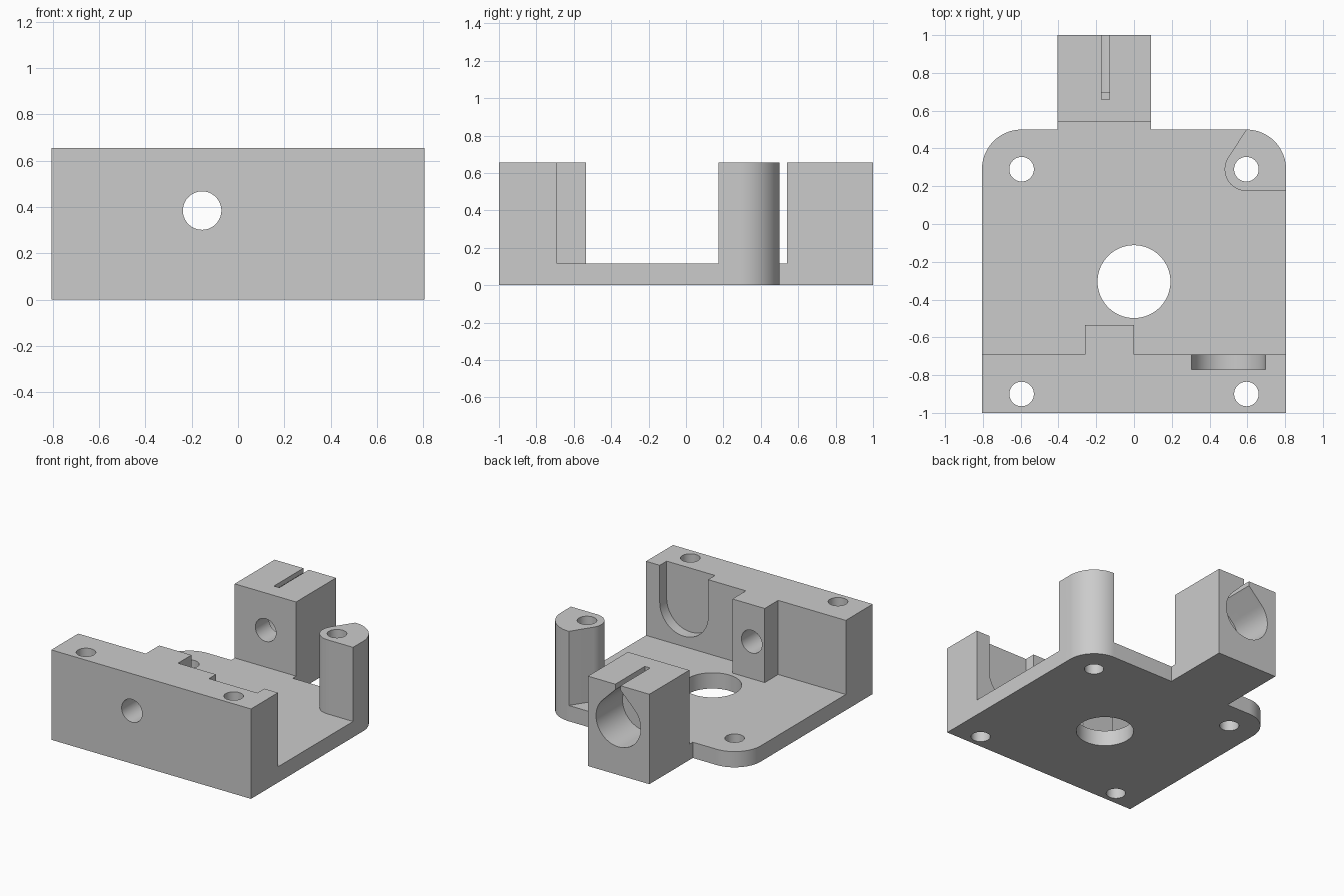
import bpy
import bmesh
from math import radians, cos, sin

cube = bpy.data.objects.get("Cube")
if cube:
    bpy.data.objects.remove(cube, do_unlink=True)

HALF_W, PLATE_T, TOP = 0.805, 0.115, 0.655
BORE_X, BORE_Z = -0.155, 0.385
HOLE_X, HOLE_Y = 0.595, 0.29

grey = bpy.data.materials.new("light grey")
grey.use_nodes = True
colour = (0.6, 0.6, 0.6, 1)
grey.diffuse_color = colour
grey.node_tree.nodes["Principled BSDF"].inputs["Base Color"].default_value = colour


def arc(cx, cy, r, start, end, steps=24):
    """Points on an arc, angles in degrees."""
    angles = [radians(start + (end - start) * i / steps) for i in range(steps + 1)]
    return [(cx + r * cos(a), cy + r * sin(a)) for a in angles]


def circle(cx, cy, r):
    return arc(cx, cy, r, 0, 360, 64)[:-1]


def rect(x0, x1, y0, y1):
    return [(x0, y0), (x1, y0), (x1, y1), (x0, y1)]


def prism(name, profile, lo, hi, along="z"):
    """Extrude a profile upward (z) or front to back (y)."""
    bm = bmesh.new()
    for_axis = (lambda a, b: (a, b, lo)) if along == "z" else (lambda a, b: (a, lo, b))
    face = bm.faces.new([bm.verts.new(for_axis(a, b)) for a, b in profile])
    moved = bmesh.ops.extrude_face_region(bm, geom=[face])["geom"]
    shift = (0, 0, hi - lo) if along == "z" else (0, hi - lo, 0)
    bmesh.ops.translate(bm, verts=[v for v in moved if isinstance(v, bmesh.types.BMVert)], vec=shift)
    bmesh.ops.recalc_face_normals(bm, faces=bm.faces)
    mesh = bpy.data.meshes.new(name)
    bm.to_mesh(mesh)
    bm.free()
    mesh.materials.append(grey)
    obj = bpy.data.objects.new(name, mesh)
    bpy.context.collection.objects.link(obj)
    return obj


def combine(target, tool, operation):
    """Apply a boolean, then discard the tool."""
    mod = target.modifiers.new(tool.name, "BOOLEAN")
    mod.operation, mod.solver, mod.object = operation, "EXACT", tool
    bpy.context.view_layer.objects.active = target
    bpy.ops.object.modifier_apply(modifier=mod.name)
    bpy.data.objects.remove(tool, do_unlink=True)


# Base plate with rounded back corners and a tongue towards the clamp block
corner_r = 0.5 - HOLE_Y
right_corner = arc(HOLE_X, HOLE_Y, corner_r, 0, 90)
left_corner = arc(-HOLE_X, HOLE_Y, corner_r, 90, 180)
tongue = [(0.09, 0.5), (0.09, 0.6), (-0.405, 0.6), (-0.405, 0.5)]
bracket = prism("mounting_bracket",
                [(-HALF_W, -1), (HALF_W, -1)] + right_corner + tongue + left_corner,
                0, PLATE_T)

# Corner post: round inner side blending into the plate's outer corner
post = right_corner + arc(HOLE_X, HOLE_Y, 0.115, 146.8, 270)
post.append((HALF_W, HOLE_Y - 0.115))

# Front wall with its boss, and the back clamp block
wall = [(-HALF_W, -1), (HALF_W, -1), (HALF_W, -0.69), (0, -0.69),
        (0, -0.535), (-0.26, -0.535), (-0.26, -0.69), (-HALF_W, -0.69)]
for name, profile in (("corner_post", post), ("front_wall", wall),
                      ("clamp_block", rect(-0.405, 0.09, 0.54, 1))):
    combine(bracket, prism(name, profile, 0, TOP), "UNION")

# Screw holes and the large plate opening
for x in (-HOLE_X, HOLE_X):
    for y in (-0.9, HOLE_Y):
        combine(bracket, prism("screw_hole", circle(x, y, 0.065), -0.1, 0.8), "DIFFERENCE")
combine(bracket, prism("plate_opening", circle(0, -0.305, 0.193), -0.1, 0.3), "DIFFERENCE")

# Rod hole through wall and block, then the teardrop bore and its clamp slot
combine(bracket, prism("rod_hole", circle(BORE_X, BORE_Z, 0.083), -1.1, 1.1, "y"), "DIFFERENCE")
bore_r = 0.18
teardrop = arc(BORE_X, BORE_Z, bore_r, 135, 405, 54) + [(BORE_X, BORE_Z + bore_r * 1.414)]
combine(bracket, prism("teardrop_bore", teardrop, 0.695, 1.1, "y"), "DIFFERENCE")
combine(bracket, prism("clamp_slot", rect(BORE_X - 0.018, BORE_X + 0.025, 0.66, 1.1), 0.57, 0.8),
        "DIFFERENCE")

# Round-bottomed pocket in the inner side of the wall, open at the top
pocket = arc(0.5, BORE_Z, 0.195, 180, 360, 32) + [(0.695, 0.8), (0.305, 0.8)]
combine(bracket, prism("wall_pocket", pocket, -0.77, -0.6, "y"), "DIFFERENCE")

# Smooth the round faces, keep the machined edges crisp
bpy.ops.object.select_all(action="DESELECT")
bracket.select_set(True)
bpy.context.view_layer.objects.active = bracket
bpy.ops.object.shade_smooth_by_angle(angle=radians(30))
